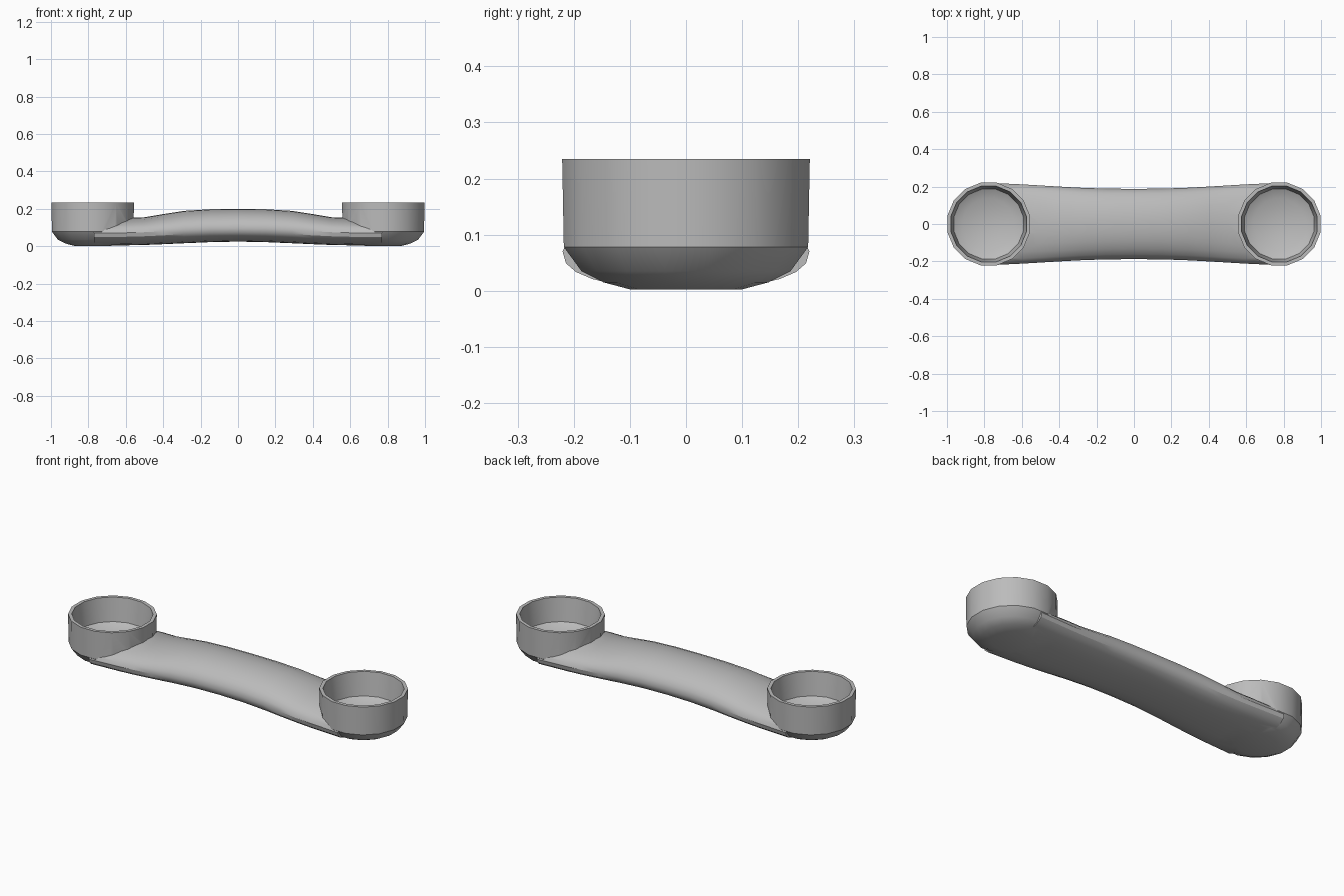
import bpy, bmesh, math

cube = bpy.data.objects.get("Cube")
if cube:
    bpy.data.objects.remove(cube, do_unlink=True)

grey = bpy.data.materials.new("satin grey")
grey.use_nodes = True
grey.diffuse_color = (0.5, 0.5, 0.5, 1)
grey.node_tree.nodes["Principled BSDF"].inputs["Base Color"].default_value = (0.5, 0.5, 0.5, 1)

CUP_X = 0.777


def loft(name, rings, closed=False):
    """Skin rings of points; cap the two ends, or join last ring to first."""
    bm = bmesh.new()
    loops = [[bm.verts.new(p) for p in ring] for ring in rings]
    n = len(loops[0])
    for a, b in zip(loops, loops[1:]):
        for i in range(n):
            j = (i + 1) % n
            bm.faces.new((a[i], a[j], b[j], b[i]))
    bm.faces.new(loops[0])
    bm.faces.new(loops[-1])
    bmesh.ops.recalc_face_normals(bm, faces=bm.faces)
    mesh = bpy.data.meshes.new(name)
    bm.to_mesh(mesh)
    bm.free()
    mesh.materials.append(grey)
    obj = bpy.data.objects.new(name, mesh)
    bpy.context.collection.objects.link(obj)
    return obj


def turned(name, x, profile, sides=16):
    """Surface of revolution about a vertical axis at x."""
    angles = [math.tau * (i + 0.5) / sides for i in range(sides)]
    return loft(name, [[(x + r * math.cos(a), r * math.sin(a), z) for a in angles]
                       for r, z in profile])


def boolean(target, other, operation):
    mod = target.modifiers.new(operation.lower(), "BOOLEAN")
    mod.operation = operation
    mod.object = other
    mod.solver = "EXACT"


def section(x, half, bottom, edge, top, n=24):
    """Domed cross-section, with a flatter, squarer underside."""
    ring = []
    for i in range(n):
        a = math.tau * i / n
        c, s = math.cos(a), math.sin(a)
        if s >= 0:
            ring.append((x, half * c, edge + (top - edge) * s))
        else:
            y = math.copysign(abs(c) ** 0.8, c)
            ring.append((x, half * y, edge - (edge - bottom) * abs(s) ** 0.85))
    return ring


# Arched grip: x, half width, bottom, side edge, top
stations = [(0, 0.188, 0.025, 0.095, 0.2), (0.15, 0.189, 0.022, 0.094, 0.198),
            (0.29, 0.194, 0.016, 0.088, 0.189), (0.4, 0.2, 0.011, 0.08, 0.172),
            (0.5, 0.206, 0.007, 0.075, 0.155), (0.6, 0.212, 0.005, 0.072, 0.152),
            (0.77, 0.22, 0.004, 0.07, 0.13)]
full = [(-s[0], *s[1:]) for s in reversed(stations[1:])] + stations
grip = loft("grip", [section(*s) for s in full])

# Round cups with bevelled bottoms, merged into the grip and hollowed out
outer = [(0.1, 0.002), (0.15, 0.015), (0.19, 0.035), (0.222, 0.078), (0.225, 0.235)]
inner = [(0.14, 0.078), (0.19, 0.105), (0.207, 0.24), (0.207, 0.4)]
for side, sign in (("left", 1), ("right", -1)):
    cup = turned(side + "_cup", sign * CUP_X, outer)
    hollow = turned(side + "_cup_hollow", sign * CUP_X, inner)
    boolean(grip, cup, "UNION")
    boolean(grip, hollow, "DIFFERENCE")

# Apply the merge, then drop the helper solids
bpy.context.view_layer.update()
depsgraph = bpy.context.evaluated_depsgraph_get()
merged = bpy.data.meshes.new_from_object(grip.evaluated_get(depsgraph))
grip.modifiers.clear()
grip.data = merged
for obj in list(bpy.context.collection.objects):
    if "_cup" in obj.name:
        bpy.data.objects.remove(obj, do_unlink=True)
grip.name = "handle_with_end_cups"

bpy.ops.object.select_all(action="DESELECT")
grip.select_set(True)
bpy.context.view_layer.objects.active = grip
bpy.ops.object.shade_smooth_by_angle(angle=math.radians(30))
